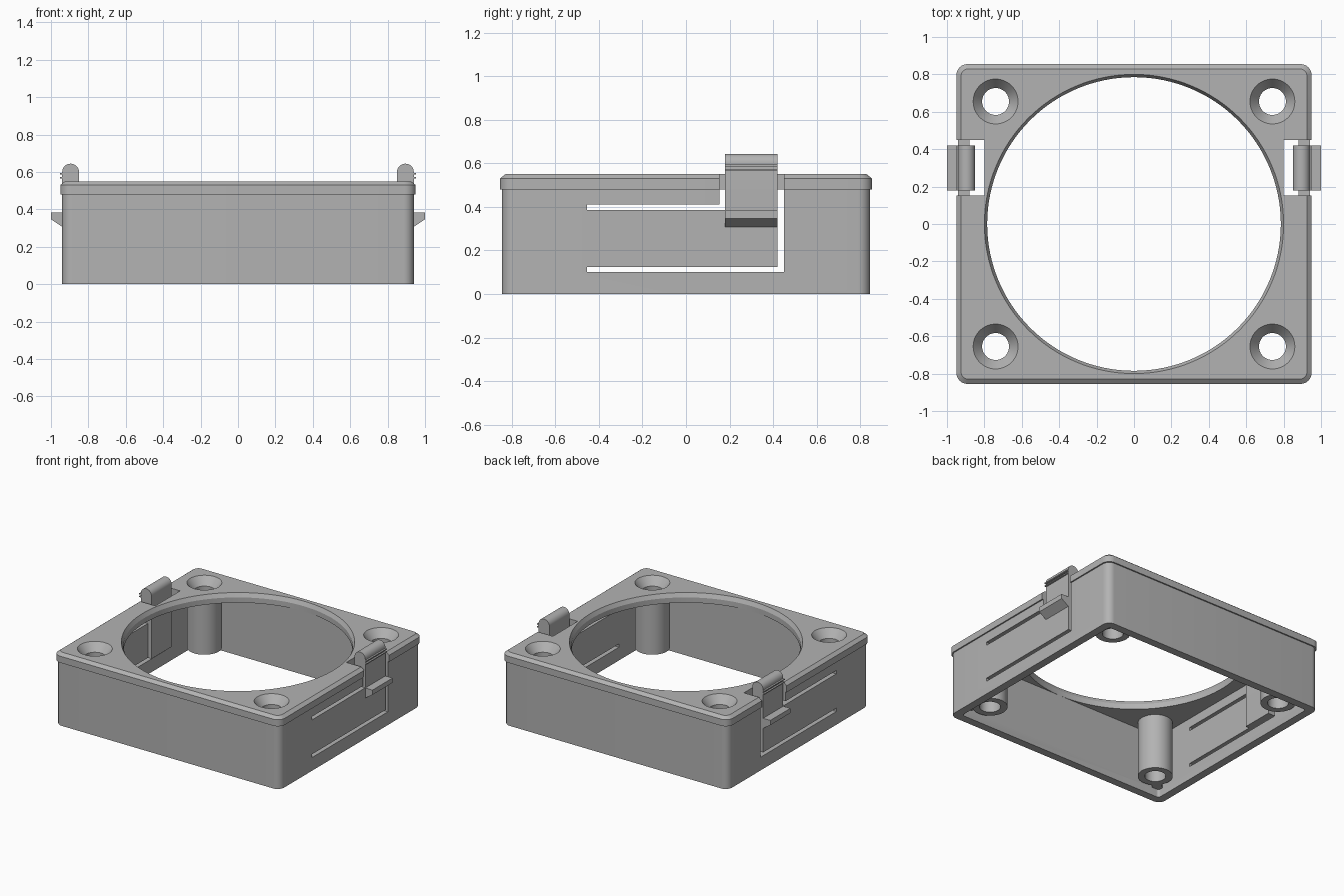
import bpy, bmesh, math
from mathutils import Vector

if "Cube" in bpy.data.objects:
    bpy.data.objects.remove(bpy.data.objects["Cube"], do_unlink=True)

grey = bpy.data.materials.new("light_grey_plastic")
grey.use_nodes = True
grey.diffuse_color = (0.45, 0.45, 0.45, 1)
grey.node_tree.nodes["Principled BSDF"].inputs["Base Color"].default_value = (0.45, 0.45, 0.45, 1)


def finish(name, bm):
    bmesh.ops.recalc_face_normals(bm, faces=bm.faces)
    mesh = bpy.data.meshes.new(name)
    bm.to_mesh(mesh)
    bm.free()
    mesh.materials.append(grey)
    obj = bpy.data.objects.new(name, mesh)
    bpy.context.collection.objects.link(obj)
    return obj


def loft(name, rings):
    """Skin a stack of closed loops and cap both ends."""
    bm = bmesh.new()
    loops = [[bm.verts.new(p) for p in ring] for ring in rings]
    for low, high in zip(loops, loops[1:]):
        for i in range(len(low)):
            j = (i + 1) % len(low)
            bm.faces.new((low[i], low[j], high[j], high[i]))
    bm.faces.new(loops[0][::-1])
    bm.faces.new(loops[-1])
    return finish(name, bm)


def rounded_ring(hx, hy, r, z, steps=8):
    ring = []
    for q, (sx, sy) in enumerate([(1, 1), (-1, 1), (-1, -1), (1, -1)]):
        for k in range(steps + 1):
            a = (q + k / steps) * math.pi / 2
            ring.append((sx * (hx - r) + r * math.cos(a), sy * (hy - r) + r * math.sin(a), z))
    return ring


def round_stack(name, profile, x=0, y=0, n=48):
    """Turned part from (radius, height) pairs."""
    turn = [2 * math.pi * k / n for k in range(n)]
    return loft(name, [[(x + r * math.cos(a), y + r * math.sin(a), z) for a in turn] for r, z in profile])


def box(name, x0, x1, y0, y1, z0, z1):
    return loft(name, [[(x0, y0, z), (x1, y0, z), (x1, y1, z), (x0, y1, z)] for z in (z0, z1)])


def extrude_y(name, points, y0, y1, side):
    return loft(name, [[(side * x, y, z) for x, z in points] for y in (y0, y1)])


def combine(target, tool, operation):
    mod = target.modifiers.new("combine", "BOOLEAN")
    mod.operation, mod.solver, mod.object = operation, "EXACT", tool
    bpy.context.view_layer.objects.active = target
    bpy.ops.object.modifier_apply(modifier=mod.name)
    bpy.data.objects.remove(tool, do_unlink=True)


def smooth(obj):
    bpy.ops.object.select_all(action="DESELECT")
    obj.select_set(True)
    bpy.context.view_layer.objects.active = obj
    bpy.ops.object.shade_smooth_by_angle(angle=math.radians(25))


TOP, LIP = 0.55, 0.48
CORNERS = [(sx * 0.74, sy * 0.655) for sx in (-1, 1) for sy in (-1, 1)]

# Housing with overhanging chamfered lip, hollowed from below
housing = loft("housing", [
    rounded_ring(0.94, 0.845, 0.055, 0),
    rounded_ring(0.94, 0.845, 0.055, LIP),
    rounded_ring(0.95, 0.855, 0.06, LIP),
    rounded_ring(0.95, 0.855, 0.06, 0.53),
    rounded_ring(0.925, 0.83, 0.04, TOP)])
combine(housing, loft("cavity", [rounded_ring(0.88, 0.785, 0.02, z) for z in (-0.1, LIP)]), "DIFFERENCE")

# Screw bosses tied to the corners by short diagonal ribs
for x, y in CORNERS:
    combine(housing, round_stack("boss", [(0.12, 0.06), (0.12, 0.5)], x, y), "UNION")
    along = Vector((x / abs(x), y / abs(y), 0)).normalized()
    across = Vector((-along.y, along.x, 0)) * 0.035
    start, end = Vector((x, y, 0)) + along * 0.09, Vector((x, y, 0)) + along * 0.23
    corners = [start - across, end - across, end + across, start + across]
    rib = loft("rib", [[p + Vector((0, 0, z)) for p in corners] for z in (0.06, 0.5)])
    combine(housing, rib, "UNION")

# Countersunk screw holes and the large chamfered opening
for x, y in CORNERS:
    bore = [(0.072, -0.1), (0.072, 0.49), (0.12, TOP), (0.12, 0.7)]
    combine(housing, round_stack("bore", bore, x, y), "DIFFERENCE")
opening = [(0.785, 0.3), (0.785, 0.52), (0.8, TOP), (0.8, 0.7)]
combine(housing, round_stack("opening", opening, n=128), "DIFFERENCE")

# Lip notches and the slots that free a spring arm in each side wall
SLOTS = [(0.8, 0.153, 0.45, LIP - 0.001, 0.7),
         (0.86, -0.455, 0.18, 0.385, 0.41),
         (0.86, 0.153, 0.18, 0.385, 0.5),
         (0.86, 0.42, 0.45, 0.1, 0.5),
         (0.86, -0.455, 0.45, 0.1, 0.125)]
for side in (-1, 1):
    for x, y0, y1, z0, z1 in SLOTS:
        x0, x1 = sorted((side * x, side * 1.1))
        combine(housing, box("slot", x0, x1, y0, y1, z0, z1), "DIFFERENCE")
smooth(housing)

# Snap clips: thickened arm end with round head, wedge catch and grip ridges
for side, label in ((1, "left"), (-1, "right")):
    head = [(0.895 + 0.045 * math.cos(a), 0.599 + 0.045 * math.sin(a))
            for a in (math.pi * k / 16 for k in range(17))]
    stem = [(0.85, 0.125), (0.885, 0.125), (0.885, 0.478), (0.94, 0.478)]
    smooth(extrude_y(label + "_clip", stem + head, 0.18, 0.42, side))
    wedge = [(0.935, 0.307), (0.94, 0.307), (1.0, 0.347), (1.0, 0.383), (0.935, 0.383)]
    extrude_y(label + "_catch", wedge, 0.18, 0.42, side)
    for i, z in enumerate((0.565, 0.586)):
        ridge = [(0.93, z), (0.953, z), (0.953, z + 0.008), (0.93, z + 0.008)]
        extrude_y(f"{label}_grip_ridge_{i + 1}", ridge, 0.18, 0.42, side)
